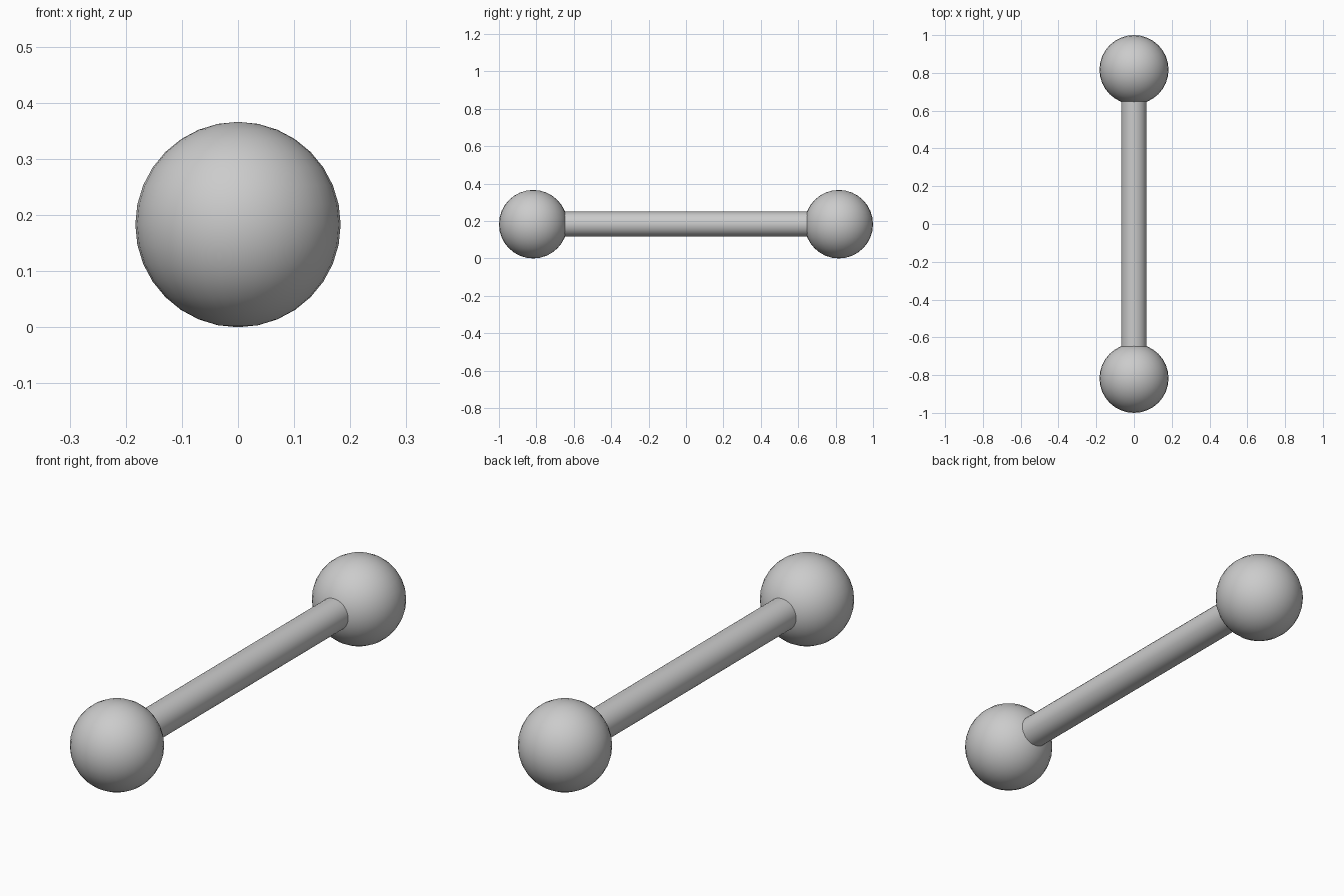
import bpy
import math

if "Cube" in bpy.data.objects:
    bpy.data.objects.remove(bpy.data.objects["Cube"])

R = 0.183          # ball radius
ROD_R = 0.067      # bar radius
Y = 1.0 - R        # ball centre offset


def smooth():
    bpy.ops.object.shade_smooth_by_angle(angle=math.radians(40))


# End balls
for name, side in (("front_ball", -1), ("back_ball", 1)):
    bpy.ops.mesh.primitive_uv_sphere_add(segments=32, ring_count=16, radius=R,
                                         location=(0, side * Y, R))
    bpy.context.object.name = name
    smooth()

# Connecting bar, ends hidden inside the balls
bpy.ops.mesh.primitive_cylinder_add(vertices=32, radius=ROD_R, depth=2 * (Y - 0.1),
                                    location=(0, 0, R),
                                    rotation=(math.pi / 2, 0, 0))
bpy.context.object.name = "bar"
smooth()
